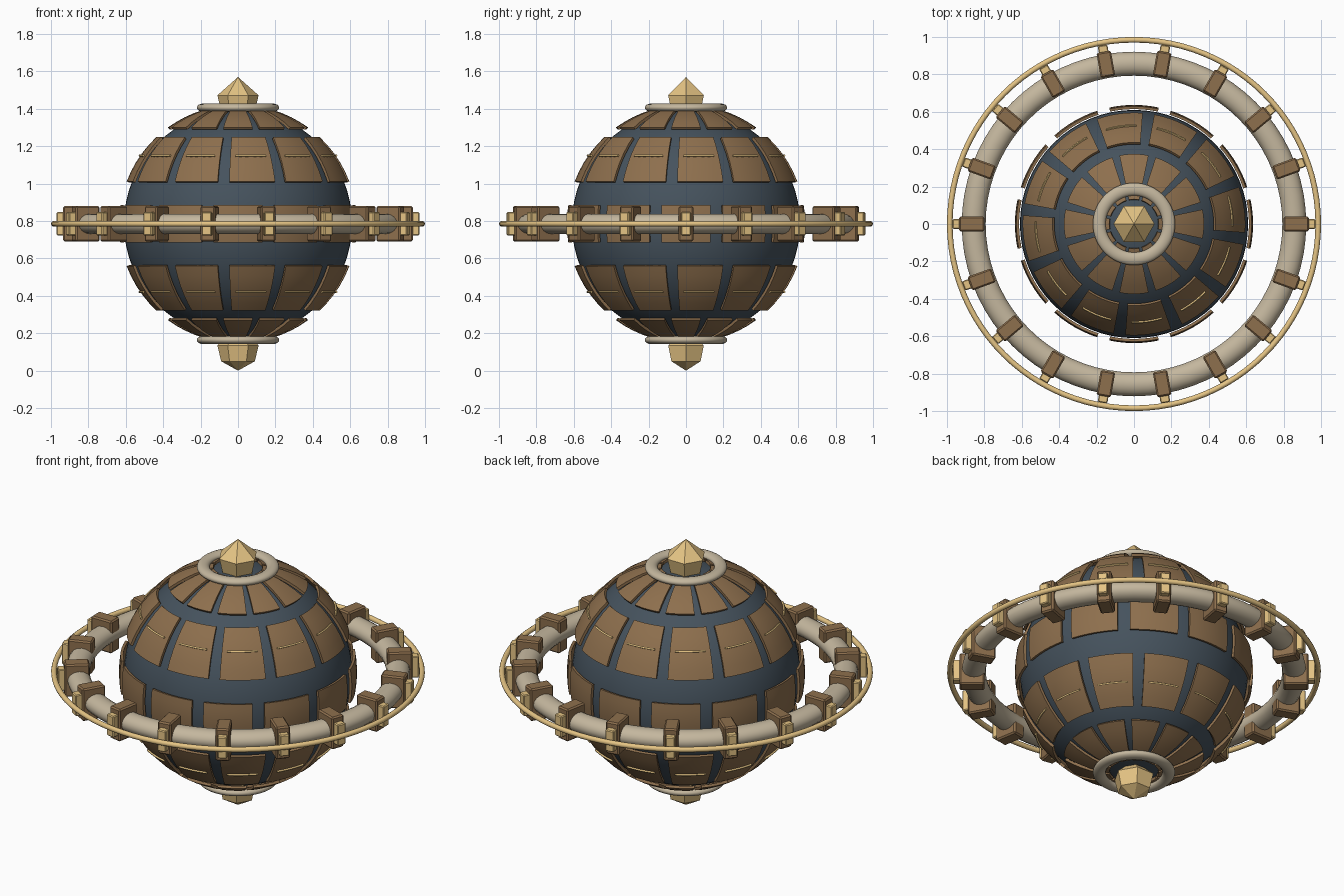
import bpy, bmesh
from math import sin, cos, pi, radians
from mathutils import Matrix

if "Cube" in bpy.data.objects:
    bpy.data.objects.remove(bpy.data.objects["Cube"])

CZ = 0.785  # height of the equator


def material(name, col):
    m = bpy.data.materials.new(name)
    m.diffuse_color = (*col, 1)
    m.use_nodes = True
    m.node_tree.nodes["Principled BSDF"].inputs["Base Color"].default_value = m.diffuse_color
    return m


BROWN = material("brown", (0.27, 0.16, 0.075))
DARK = material("slate", (0.06, 0.085, 0.11))
BEIGE = material("beige", (0.55, 0.47, 0.34))
GOLD = material("gold", (0.78, 0.55, 0.23))


def finish(bm, name, mat, smooth=None):
    bmesh.ops.recalc_face_normals(bm, faces=bm.faces)
    me = bpy.data.meshes.new(name)
    bm.to_mesh(me)
    bm.free()
    ob = bpy.data.objects.new(name, me)
    bpy.context.collection.objects.link(ob)
    me.materials.append(mat)
    if smooth:
        bpy.ops.object.select_all(action='DESELECT')
        ob.select_set(True)
        bpy.context.view_layer.objects.active = ob
        bpy.ops.object.shade_smooth_by_angle(angle=radians(smooth))
    return ob


def torus(name, mat, major, minor, z, squash=1.0, seg=72, sides=16):
    bpy.ops.mesh.primitive_torus_add(major_radius=major, minor_radius=minor,
                                     major_segments=seg, minor_segments=sides,
                                     location=(0, 0, z))
    ob = bpy.context.object
    ob.name = name
    ob.scale.z = squash
    ob.data.materials.append(mat)
    bpy.ops.object.shade_smooth_by_angle(angle=radians(50))


def shell_patch(bm, lon, width, lat0, lat1, r0, r1, nu=6, nv=5):
    """Curved slab between two radii over a longitude / latitude window."""
    def grid(r):
        rows = []
        for j in range(nv + 1):
            t = radians(lat0 + (lat1 - lat0) * j / nv)
            row = []
            for i in range(nu + 1):
                p = radians(lon - width / 2 + width * i / nu)
                row.append(bm.verts.new((r * cos(t) * cos(p), r * cos(t) * sin(p), CZ + r * sin(t))))
            rows.append(row)
        return rows
    a, b = grid(r0), grid(r1)
    for g in (a, b):
        for j in range(nv):
            for i in range(nu):
                bm.faces.new((g[j][i], g[j][i + 1], g[j + 1][i + 1], g[j + 1][i]))

    def border(g):
        return (g[0][:-1] + [r[-1] for r in g[:-1]] + g[-1][:0:-1] + [r[0] for r in g[:0:-1]])
    p, q = border(a), border(b)
    for i in range(len(p)):
        k = (i + 1) % len(p)
        bm.faces.new((p[i], p[k], q[k], q[i]))


def box_ring(name, mat, radius, size, bevel):
    """Eighteen boxes set radially around the ring."""
    bm = bmesh.new()
    for i in range(18):
        m = (Matrix.Rotation(radians(20 * i), 4, 'Z') @ Matrix.Translation((radius, 0, CZ))
             @ Matrix.Diagonal((*size, 1)))
        bmesh.ops.create_cube(bm, size=1, matrix=m)
    bmesh.ops.bevel(bm, geom=bm.edges[:], offset=bevel, segments=1, affect='EDGES')
    finish(bm, name, mat)


# dark core sphere
bm = bmesh.new()
bmesh.ops.create_uvsphere(bm, u_segments=64, v_segments=32, radius=0.61,
                          matrix=Matrix.Translation((0, 0, CZ)))
finish(bm, "core_sphere", DARK, 40)

# armour panels in latitude rows: name, lat range, longitude offset
rows = [("equator_panels", -9, 9, 0),
        ("upper_panels", 20.8, 46.8, 7.5), ("lower_panels", -46.8, -20.8, 7.5),
        ("top_panels", 54, 78, 0), ("bottom_panels", -78, -54, 0)]
for name, l0, l1, off in rows:
    bm = bmesh.new()
    for k in range(12):
        shell_patch(bm, off + 30 * k, 24, l0, l1, 0.622, 0.637)
    finish(bm, name, BROWN, 30)

# gold inlay strips on the upper and lower panels
for name, s in (("upper_strips", 1), ("lower_strips", -1)):
    bm = bmesh.new()
    for k in range(12):
        shell_patch(bm, 7.5 + 30 * k, 18, s * 34.7 - 0.4, s * 34.7 + 0.4, 0.634, 0.645, 6, 1)
    finish(bm, name, GOLD)

# polar collars
torus("top_collar", BEIGE, 0.186, 0.034, 1.406, 0.65)
torus("bottom_collar", BEIGE, 0.186, 0.034, 0.164, 0.65)

# six-sided gems at the poles: (radius, height above the wide girdle)
for name, z in (("top_gem", 1.472), ("bottom_gem", 0.135)):
    bm = bmesh.new()
    rings = [[bm.verts.new((r * cos(i * pi / 3), r * sin(i * pi / 3), z + h)) for i in range(6)]
             for r, h in ((0.11, 0), (0.09, -0.085))]
    tip, base = bm.verts.new((0, 0, z + 0.098)), bm.verts.new((0, 0, z - 0.135))
    for i in range(6):
        k = (i + 1) % 6
        bm.faces.new((rings[0][i], rings[0][k], tip))
        bm.faces.new((rings[1][i], rings[1][k], rings[0][k], rings[0][i]))
        bm.faces.new((rings[1][k], rings[1][i], base))
    finish(bm, name, GOLD)

# orbiting ring, thin outer hoop, clamps and their gold clasps
torus("main_ring", BEIGE, 0.857, 0.064, CZ, 0.84)
torus("outer_hoop", GOLD, 0.985, 0.015, CZ, 1.0, 96, 10)
box_ring("ring_clamps", BROWN, 0.867, (0.135, 0.078, 0.19), 0.008)
box_ring("clamp_clasps", GOLD, 0.945, (0.05, 0.052, 0.125), 0.005)
